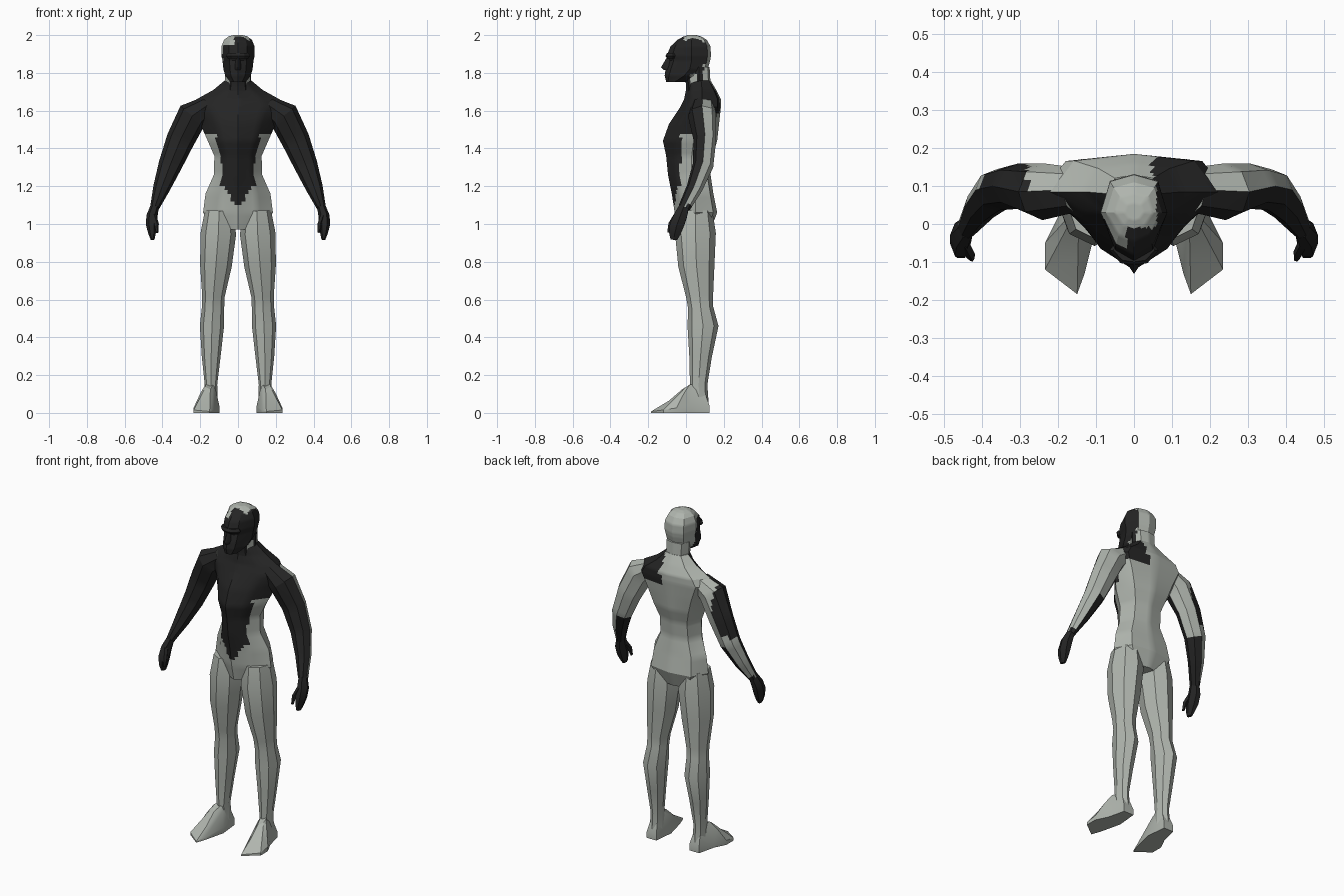
import bpy, bmesh, math
from mathutils import Vector

cube = bpy.data.objects.get("Cube")
if cube:
    bpy.data.objects.remove(cube)


def material(name, colour):
    mat = bpy.data.materials.new(name)
    mat.use_nodes = True
    mat.diffuse_color = colour
    mat.node_tree.nodes["Principled BSDF"].inputs["Base Color"].default_value = colour
    return mat


PALE = material("pale grey", (0.43, 0.46, 0.42, 1))
DARK = material("charcoal", (0.018, 0.018, 0.018, 1))


def loft(name, rings, rule, cuts=4):
    """Skin a stack of equal rings, refine it, and colour faces by a rule."""
    bm = bmesh.new()
    loops = [[bm.verts.new(p) for p in ring] for ring in rings]
    n = len(loops[0])
    for a, b in zip(loops, loops[1:]):
        for i in range(n):
            j = (i + 1) % n
            bm.faces.new((a[i], a[j], b[j], b[i]))
    caps = [bm.faces.new(loops[0][::-1]), bm.faces.new(loops[-1])]
    bmesh.ops.poke(bm, faces=caps)
    bmesh.ops.recalc_face_normals(bm, faces=bm.faces)
    if cuts:
        bmesh.ops.subdivide_edges(bm, edges=bm.edges[:], cuts=cuts, use_grid_fill=True)
    bm.normal_update()
    for f in bm.faces:
        f.material_index = int(rule(f.calc_center_median(), f.normal))
    mesh = bpy.data.meshes.new(name)
    bm.to_mesh(mesh)
    bm.free()
    mesh.materials.append(PALE)
    mesh.materials.append(DARK)
    ob = bpy.data.objects.new(name, mesh)
    bpy.context.scene.collection.objects.link(ob)
    bpy.ops.object.select_all(action="DESELECT")
    ob.select_set(True)
    bpy.context.view_layer.objects.active = ob
    bpy.ops.object.shade_smooth_by_angle(angle=math.radians(28))
    return ob


def body_ring(z, w, front, mid, back, keel=0.35):
    """Symmetric eight-sided section with a ridge down the front."""
    half = [(0.55 * w, front + (mid - front) * keel), (w, mid),
            (0.72 * w, mid + (back - mid) * 0.82)]
    left = [Vector((x, y, z)) for x, y in half]
    right = [Vector((-x, y, z)) for x, y in reversed(half)]
    return [Vector((0, front, z))] + left + [Vector((0, back, z))] + right


def limb_rings(path, side, n=8):
    """Rings square to a path of (x, y, z, width radius, depth radius)."""
    pts = [Vector((side * p[0], p[1], p[2])) for p in path]
    rings = []
    for i, p in enumerate(pts):
        t = (pts[min(i + 1, len(pts) - 1)] - pts[max(i - 1, 0)]).normalized()
        u = t.cross(Vector((0, 1, 0))).normalized()
        v = u.cross(t)
        a, b = path[i][3:]
        angles = [math.tau * k / n for k in range(n)]
        rings.append([p + u * a * math.cos(k) + v * b * math.sin(k) for k in angles])
    return rings


# Colour rules: True means charcoal
def torso_rule(c, n):
    if c.z > 1.58 and 0.05 < c.x < 0.22:
        return True
    limit = 0.08 if c.z > 1.47 else -0.03
    return c.z > 1.09 + 1.3 * abs(c.x) and c.y < limit


def head_rule(c, n):
    if c.x > 0.06 or (c.y < 0.02 and c.z < 1.95):
        return True
    return c.y < -0.01 and c.x > -0.02


def arm_rule(c, n):
    inner = n.x * c.x < 0 and c.z < 1.3
    outer_right = c.x < -0.28 and c.z > 1.36 and n.x < 0.2
    return n.y < 0 or inner or outer_right or c.z < 1.1


def all_dark(c, n):
    return True


def all_pale(c, n):
    return False


# Torso
torso = [
    (0.97, 0.12, -0.04, 0.05, 0.13),
    (1.06, 0.185, -0.06, 0.05, 0.165),
    (1.16, 0.172, -0.075, 0.05, 0.145),
    (1.26, 0.128, -0.095, 0.03, 0.13),
    (1.36, 0.125, -0.105, 0.03, 0.14),
    (1.44, 0.16, -0.122, 0.04, 0.165),
    (1.53, 0.2, -0.09, 0.07, 0.175),
    (1.62, 0.25, -0.03, 0.08, 0.185),
    (1.66, 0.22, -0.01, 0.085, 0.185),
    (1.71, 0.13, 0.0, 0.085, 0.16),
    (1.76, 0.07, 0.0, 0.08, 0.13),
]
loft("torso", [body_ring(*r) for r in torso], torso_rule)

# Neck
neck = [(1.64, 0.08, 0.0, 0.07, 0.15), (1.74, 0.068, 0.0, 0.07, 0.13),
        (1.83, 0.07, -0.02, 0.07, 0.125)]
loft("neck", [body_ring(*r, 0.2) for r in neck], head_rule)

# Head
head = [
    (1.752, 0.04, -0.105, -0.06, 0.0),
    (1.785, 0.068, -0.113, -0.01, 0.07),
    (1.82, 0.077, -0.108, 0.02, 0.115),
    (1.865, 0.082, -0.092, 0.03, 0.128),
    (1.89, 0.088, -0.103, 0.03, 0.132),
    (1.94, 0.088, -0.082, 0.03, 0.13),
    (1.975, 0.074, -0.045, 0.03, 0.11),
    (1.993, 0.05, -0.012, 0.03, 0.08),
    (2.0, 0.025, 0.01, 0.03, 0.055),
]
loft("head", [body_ring(*r, 0.22) for r in head], head_rule)

# Nose and brow
nose = [(1.815, 0.018, -0.118, -0.09, -0.07), (1.83, 0.018, -0.132, -0.09, -0.07),
        (1.885, 0.009, -0.1, -0.09, -0.07)]
loft("nose", [body_ring(*r) for r in nose], all_dark, 0)
brow = [(1.877, 0.055, -0.1, -0.07, -0.04), (1.89, 0.065, -0.109, -0.07, -0.04),
        (1.905, 0.055, -0.1, -0.07, -0.04)]
loft("brow", [body_ring(*r, 0.15) for r in brow], all_dark, 0)

arm = [
    (0.16, 0.09, 1.63, 0.05, 0.06),
    (0.24, 0.085, 1.575, 0.082, 0.075),
    (0.305, 0.1, 1.445, 0.075, 0.06),
    (0.36, 0.09, 1.31, 0.062, 0.055),
    (0.405, 0.045, 1.19, 0.045, 0.043),
    (0.442, -0.01, 1.085, 0.024, 0.032),
]
hand = [
    (0.442, -0.01, 1.09, 0.023, 0.03),
    (0.456, -0.03, 1.04, 0.03, 0.04),
    (0.458, -0.05, 0.99, 0.028, 0.043),
    (0.455, -0.06, 0.95, 0.02, 0.035),
    (0.452, -0.065, 0.917, 0.01, 0.02),
]
thumb = [(0.447, -0.05, 1.045, 0.014, 0.016), (0.432, -0.08, 1.0, 0.013, 0.014),
         (0.428, -0.092, 0.955, 0.007, 0.008)]
leg = [
    (0.1, 0.05, 1.07, 0.075, 0.09),
    (0.104, 0.05, 0.95, 0.094, 0.108),
    (0.117, 0.055, 0.78, 0.084, 0.096),
    (0.13, 0.072, 0.62, 0.06, 0.072),
    (0.132, 0.077, 0.56, 0.059, 0.066),
    (0.138, 0.09, 0.46, 0.064, 0.082),
    (0.142, 0.077, 0.3, 0.05, 0.06),
    (0.143, 0.067, 0.15, 0.033, 0.046),
    (0.143, 0.07, 0.05, 0.036, 0.05),
]
sole = [(0.11, 0.125), (0.175, 0.125), (0.2, 0.02), (0.235, -0.05),
        (0.235, -0.12), (0.15, -0.185), (0.13, -0.13), (0.098, 0.0)]


def foot_rings(side):
    """Sole outline drawn in toward the ankle, sloping down to the toes."""
    ankle = Vector((0.145, 0.05))
    rings = []
    for pull, low in ((0, 0), (0, 0.25), (0.4, 0.8), (0.7, 1)):
        ring = []
        for p in sole:
            q = Vector(p).lerp(ankle, pull)
            height = min(0.15, 0.15 + (q.y - 0.02) * 0.63)
            ring.append(Vector((side * q.x, q.y, low * max(height, 0.03))))
        rings.append(ring)
    return rings


# Mirrored limbs
for label, side in (("left", 1), ("right", -1)):
    loft(label + "_arm", limb_rings(arm, side), arm_rule)
    loft(label + "_hand", limb_rings(hand, side, 6), all_dark, 0)
    loft(label + "_thumb", limb_rings(thumb, side, 5), all_dark, 0)
    loft(label + "_leg", limb_rings(leg, side), all_pale, 0)
    loft(label + "_foot", foot_rings(side), all_pale, 0)
